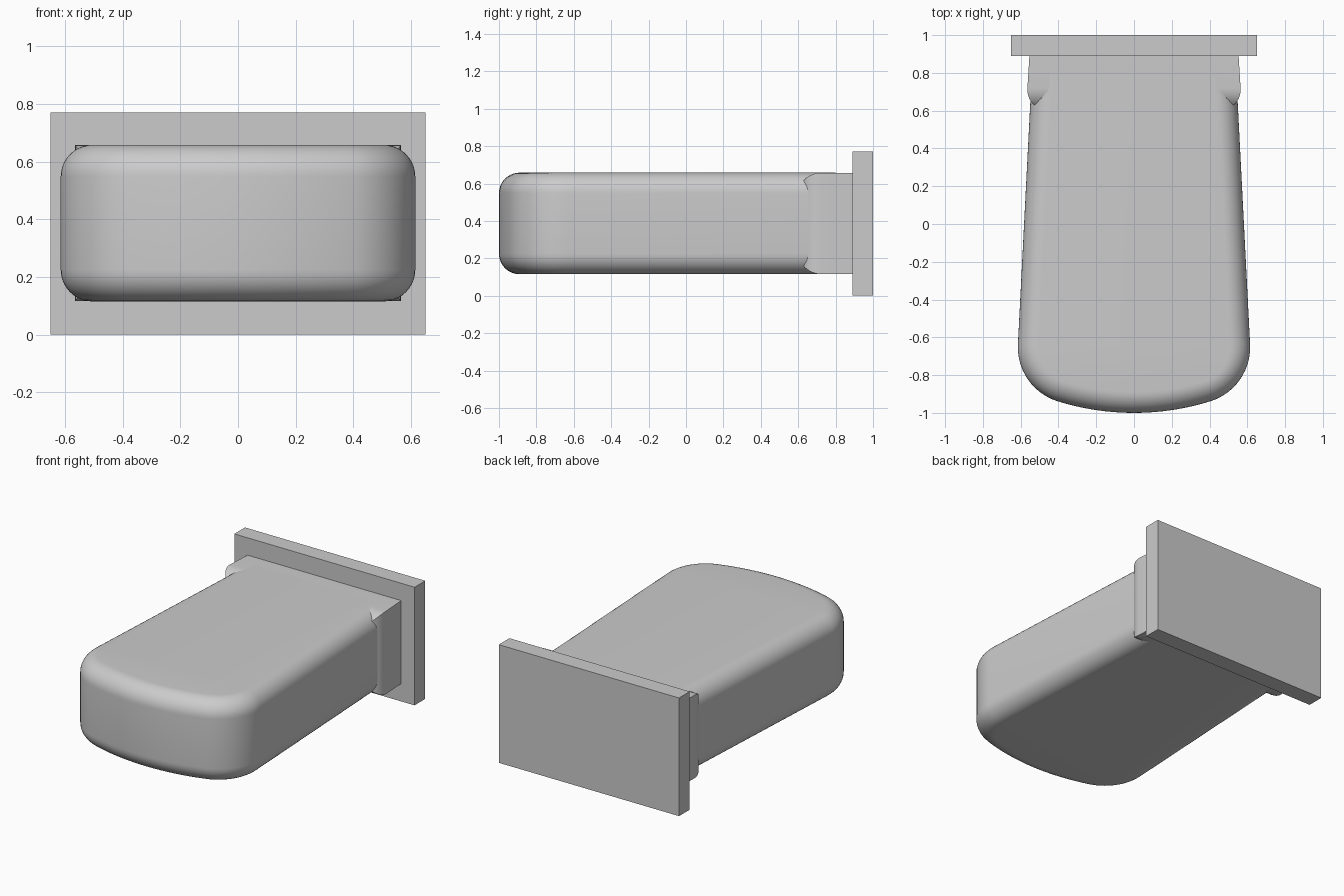
import bpy, bmesh, math

if "Cube" in bpy.data.objects:
    bpy.data.objects.remove(bpy.data.objects["Cube"])

Z0, Z1 = 0.115, 0.658


def prism(name, outline, z0, z1, radius=0, segments=8, pick=None):
    """Extrude a top-view outline and round the edges chosen by pick."""
    bm = bmesh.new()
    low = bm.faces.new([bm.verts.new((x, y, z0)) for x, y in outline])
    ext = bmesh.ops.extrude_face_region(bm, geom=[low])["geom"]
    for v in ext:
        if isinstance(v, bmesh.types.BMVert):
            v.co.z = z1
    bmesh.ops.recalc_face_normals(bm, faces=bm.faces)
    if pick:
        edges = [e for e in bm.edges if pick(e.verts[0].co, e.verts[1].co)]
        bmesh.ops.bevel(bm, geom=edges, offset=radius, offset_type='OFFSET',
                        segments=segments, profile=0.5, affect='EDGES',
                        clamp_overlap=False)
    bmesh.ops.recalc_face_normals(bm, faces=bm.faces)
    mesh = bpy.data.meshes.new(name)
    bm.to_mesh(mesh)
    bm.free()
    ob = bpy.data.objects.new(name, mesh)
    bpy.context.collection.objects.link(ob)
    bpy.context.view_layer.objects.active = ob
    ob.select_set(True)
    bpy.ops.object.shade_smooth_by_angle(angle=math.radians(30))
    ob.select_set(False)
    return ob


def arc(cx, cy, r, a0, a1, n):
    return [(cx + r * math.cos(math.radians(a0 + (a1 - a0) * i / n)),
             cy + r * math.sin(math.radians(a0 + (a1 - a0) * i / n)))
            for i in range(n + 1)]


# tapered body: bowed front, rounded corners, straight sides
R, r = 1.36, 0.30
cx = 0.615 - r
cy = (R - 1) - math.sqrt((R - r) ** 2 - cx ** 2)
tangent = math.degrees(math.atan2(cy - (R - 1), cx))
half = arc(0, R - 1, R, -90, tangent, 8) + arc(cx, cy, r, tangent, 3, 14)[1:]
half.append((0.541, 0.80))
outline = half + [(-x, y) for x, y in reversed(half[1:])]
prism("body", outline, Z0, Z1, 0.11, 10,
      lambda a, b: abs(a.z - b.z) < 1e-5 and min(a.y, b.y) < 0.79)

# neck block with a rounded front rim sunk into the body
prism("neck", [(-0.572, 0.60), (0.572, 0.60), (0.553, 0.90), (-0.553, 0.90)],
      Z0 + 0.001, Z1 - 0.001, 0.12, 10,
      lambda a, b: max(a.y, b.y) < 0.61)

# back plate
prism("back_plate", [(-0.65, 0.89), (0.65, 0.89), (0.65, 1.0), (-0.65, 1.0)],
      0, 0.77)
